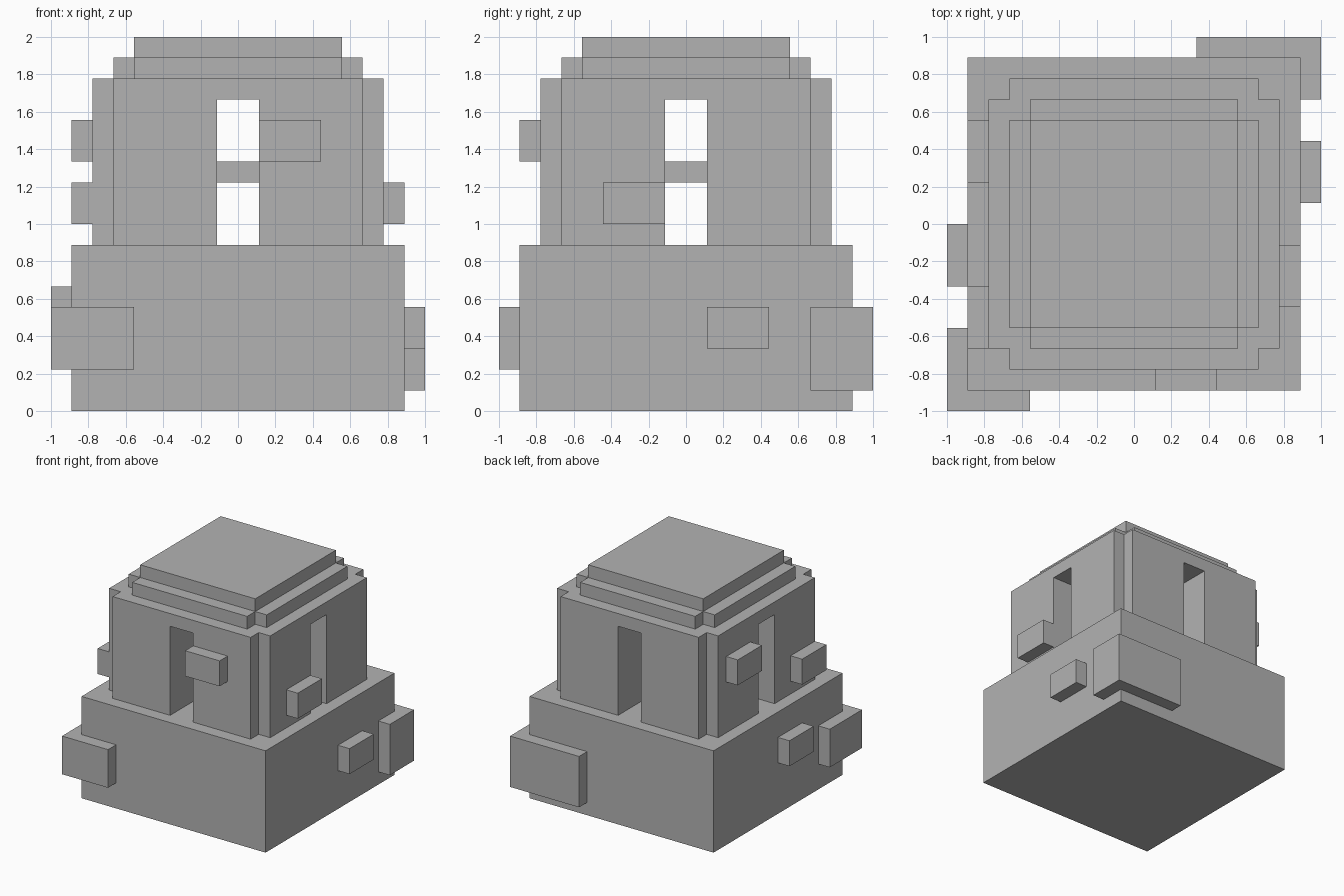
import bpy
import bmesh

U = 1 / 9  # one building block

if "Cube" in bpy.data.objects:
    bpy.data.objects.remove(bpy.data.objects["Cube"], do_unlink=True)

stone = bpy.data.materials.new("stone_grey")
stone.use_nodes = True
colour = (0.45, 0.45, 0.45, 1)
stone.diffuse_color = colour
stone.node_tree.nodes["Principled BSDF"].inputs["Base Color"].default_value = colour


def prism(name, outline, z0, z1):
    """Extrude a flat outline, given in blocks, from z0 up to z1."""
    bm = bmesh.new()
    face = bm.faces.new([bm.verts.new((x * U, y * U, z0 * U)) for x, y in outline])
    top = bmesh.ops.extrude_face_region(bm, geom=[face])["geom"]
    verts = [v for v in top if isinstance(v, bmesh.types.BMVert)]
    bmesh.ops.translate(bm, verts=verts, vec=(0, 0, (z1 - z0) * U))
    bmesh.ops.recalc_face_normals(bm, faces=bm.faces)
    mesh = bpy.data.meshes.new(name)
    bm.to_mesh(mesh)
    bm.free()
    mesh.materials.append(stone)
    obj = bpy.data.objects.new(name, mesh)
    bpy.context.collection.objects.link(obj)
    return obj


def box(name, x0, x1, y0, y1, z0, z1):
    return prism(name, [(x0, y0), (x1, y0), (x1, y1), (x0, y1)], z0, z1)


def notched(name, r, z0, z1):
    """Square plate with one block missing at each corner."""
    s = r - 1
    outline = [(-s, -r), (s, -r), (s, -s), (r, -s), (r, s), (s, s),
               (s, r), (-s, r), (-s, s), (-r, s), (-r, -s), (-s, -s)]
    return prism(name, outline, z0, z1)


# Base
box("base", -8, 8, -8, 8, 0, 8)

# Tower corners, mirrored to leave a doorway on every side
piers = prism("tower_piers", [(1, 1), (7, 1), (7, 6), (6, 6), (6, 7), (1, 7)], 8, 15)
mirror = piers.modifiers.new("mirror", "MIRROR")
mirror.use_axis = (True, True, False)
mirror.use_mirror_merge = False

# Hanging block where the passages cross
box("inner_block", -1, 1, -1, 1, 11, 12)

# Stepped roof
notched("tower_lintel", 7, 15, 16)
notched("roof_step", 6, 16, 17)
box("roof_cap", -5, 5, -5, 5, 17, 18)

# Raised bricks on the tower
box("tower_brick_front", 1, 4, -8, -7, 12, 14)
box("tower_brick_left", 7, 8, -4, -1, 9, 11)
box("tower_brick_right_upper", -8, -7, 2, 5, 12, 14)
box("tower_brick_right_lower", -8, -7, -6, -3, 9, 11)

# Raised bricks on the base
box("base_brick_left", 8, 9, 1, 4, 3, 5)
box("base_brick_right", -9, -8, -3, 0, 4, 6)
prism("corner_brick_front",
      [(-9, -9), (-5, -9), (-5, -8), (-8, -8), (-8, -5), (-9, -5)], 2, 5)
prism("corner_brick_back",
      [(9, 9), (3, 9), (3, 8), (8, 8), (8, 6), (9, 6)], 1, 5)
